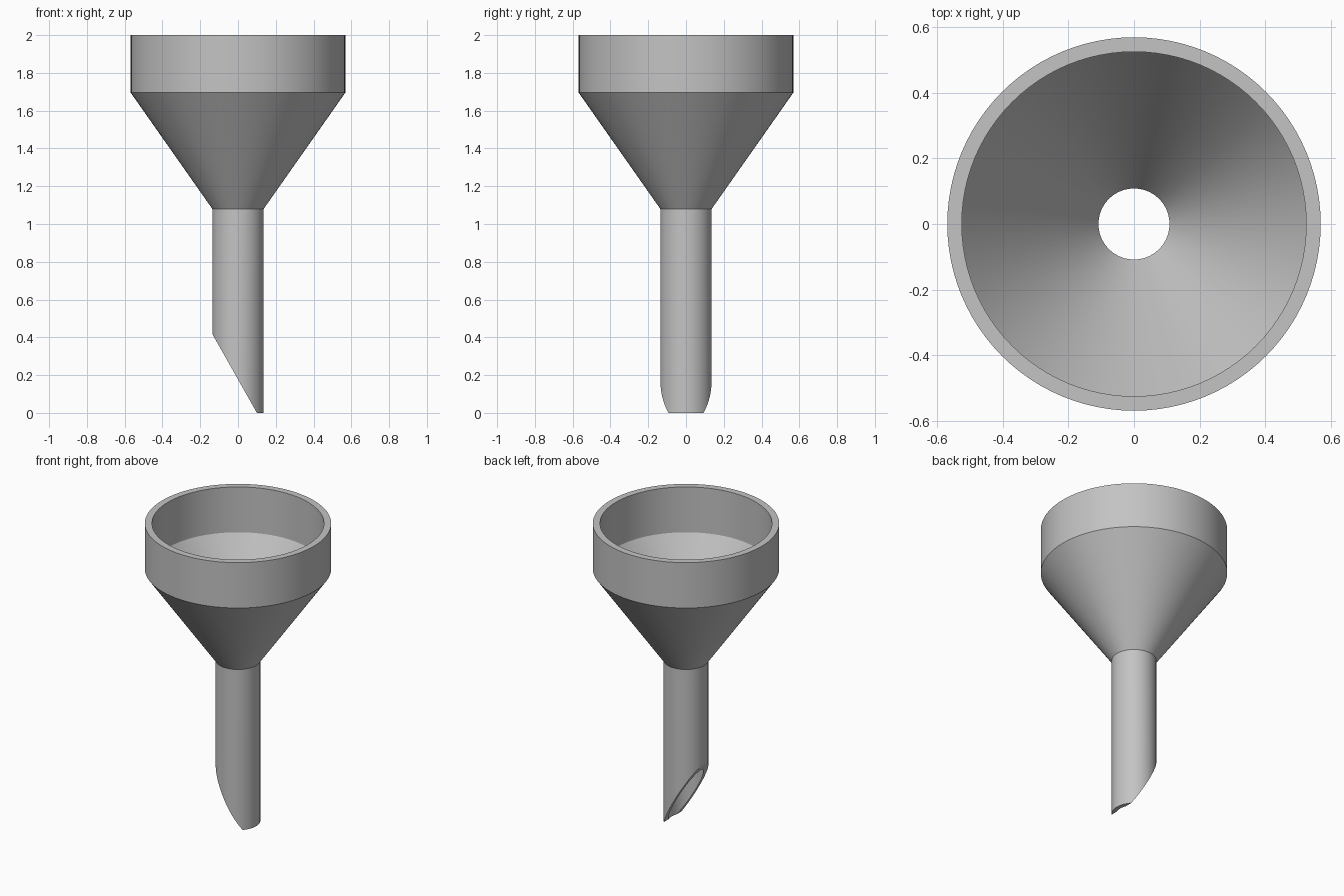
import bpy
import bmesh
import math
from mathutils import Matrix, Vector

cube = bpy.data.objects.get("Cube")
if cube:
    bpy.data.objects.remove(cube, do_unlink=True)

SIDES = 96
RIM_OUT, RIM_IN = 0.568, 0.524
PIPE_OUT, PIPE_IN = 0.136, 0.108
TOP, SHOULDER, NECK = 2.0, 1.695, 1.08

# Grey plastic
grey = bpy.data.materials.new("grey")
grey.use_nodes = True
colour = (0.55, 0.55, 0.55, 1)
grey.diffuse_color = colour
grey.node_tree.nodes["Principled BSDF"].inputs["Base Color"].default_value = colour

# Closed wall profile: up the outside, over the rim and down the inside
profile = [(PIPE_OUT, 0), (PIPE_OUT, NECK), (RIM_OUT, SHOULDER), (RIM_OUT, TOP),
           (RIM_IN, TOP), (RIM_IN, SHOULDER), (PIPE_IN, NECK), (PIPE_IN, 0)]

bm = bmesh.new()
verts = [bm.verts.new((r, 0, z)) for r, z in profile]
for i, v in enumerate(verts):
    bm.edges.new((v, verts[(i + 1) % len(verts)]))
bmesh.ops.spin(bm, geom=bm.verts[:] + bm.edges[:], cent=(0, 0, 0), axis=(0, 0, 1),
               angle=math.tau, steps=SIDES, use_merge=True)
bmesh.ops.remove_doubles(bm, verts=bm.verts, dist=0.0001)

# Slanted spout tip: slice the pipe and close the cut wall
low, high = Vector((0.1, 0, 0)), Vector((-PIPE_OUT, 0, 0.418))
slope = high - low
normal = Vector((-slope.z, 0, slope.x)).normalized()
cut = bmesh.ops.bisect_plane(bm, geom=bm.verts[:] + bm.edges[:] + bm.faces[:],
                             plane_co=low, plane_no=normal, clear_outer=True)
edges = [e for e in cut["geom_cut"] if isinstance(e, bmesh.types.BMEdge)]
bmesh.ops.triangle_fill(bm, edges=edges, use_beauty=True, normal=normal)
bmesh.ops.recalc_face_normals(bm, faces=bm.faces)

mesh = bpy.data.meshes.new("funnel")
bm.to_mesh(mesh)
bm.free()
mesh.materials.append(grey)
funnel = bpy.data.objects.new("funnel", mesh)
bpy.context.collection.objects.link(funnel)

# Smooth walls with crisp rim, shoulder and neck
bpy.ops.object.select_all(action="DESELECT")
funnel.select_set(True)
bpy.context.view_layer.objects.active = funnel
bpy.ops.object.shade_smooth_by_angle(angle=math.radians(25))
